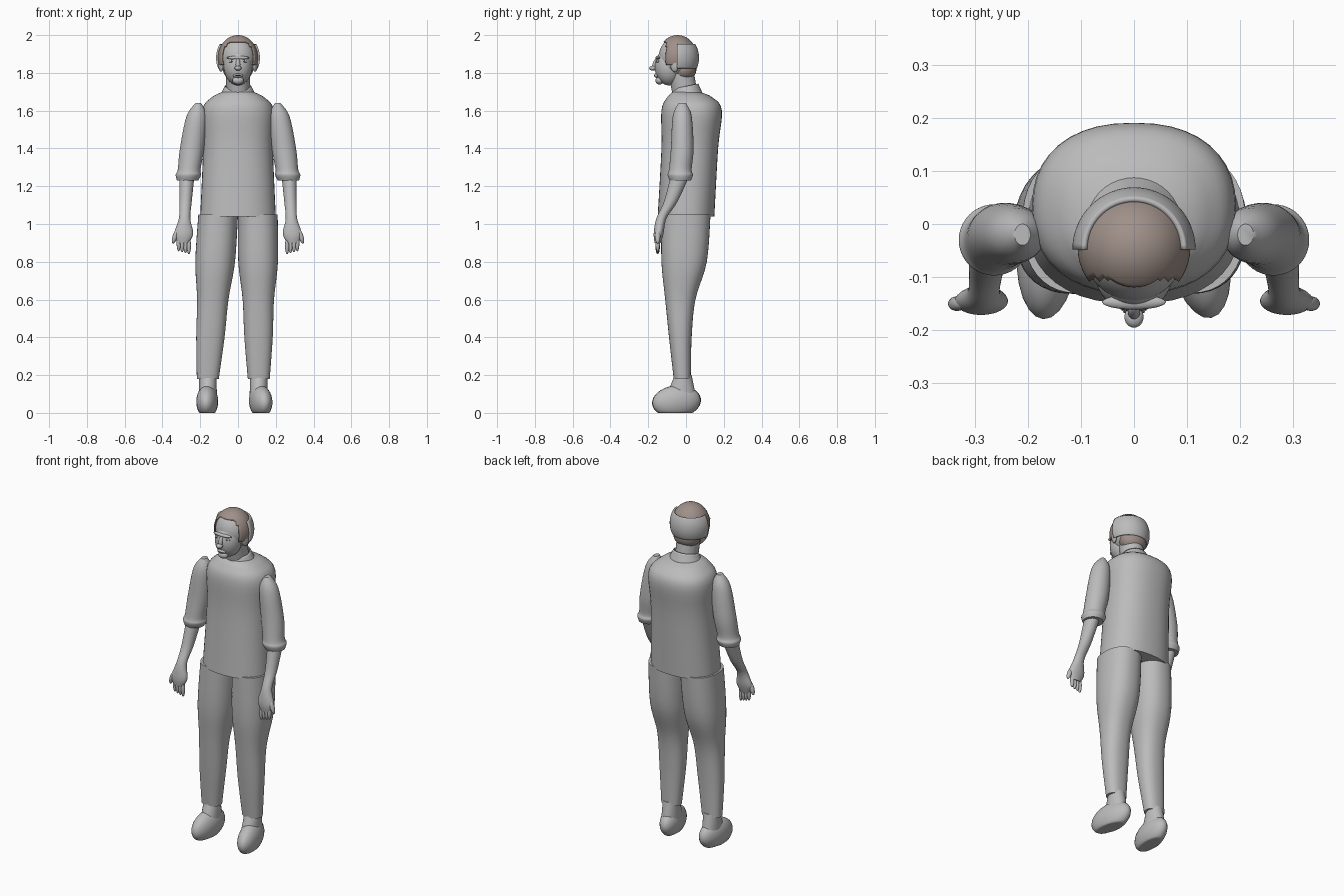
import bpy, bmesh, math
from mathutils import Matrix, Vector, Euler

cube = bpy.data.objects.get("Cube")
if cube:
    bpy.data.objects.remove(cube, do_unlink=True)


def material(name, red, green, blue):
    mat = bpy.data.materials.new(name)
    mat.use_nodes = True
    color = (red, green, blue, 1)
    mat.diffuse_color = color
    for node in mat.node_tree.nodes:
        if node.type == 'BSDF_PRINCIPLED':
            node.inputs["Base Color"].default_value = color
    return mat


GREY = material("plain grey", .5, .5, .5)
BROWN = material("hair brown", .35, .28, .25)
DARK = material("dark grey", .1, .1, .1)


def finish(name, bm, mat, keep=None, thickness=0):
    """Make a smooth object, keeping only the faces that pass the rule."""
    if keep:
        dropped = [f for f in bm.faces if not keep(f.calc_center_median())]
        bmesh.ops.delete(bm, geom=dropped, context='FACES')
    bmesh.ops.recalc_face_normals(bm, faces=bm.faces)
    mesh = bpy.data.meshes.new(name)
    bm.to_mesh(mesh)
    bm.free()
    mesh.materials.append(mat)
    mesh.shade_smooth()
    mesh.set_sharp_from_angle(angle=math.radians(50))
    ob = bpy.data.objects.new(name, mesh)
    bpy.context.scene.collection.objects.link(ob)
    if thickness:
        ob.modifiers.new("thickness", 'SOLIDIFY').thickness = thickness


def smooth_rings(rings, steps=5):
    """Catmull-Rom curve through the rings."""
    points = [Vector(r) for r in rings]
    points = [points[0], *points, points[-1]]
    result = []
    for before, start, end, after in zip(points, points[1:], points[2:], points[3:]):
        for i in range(steps):
            t = i / steps
            leave, arrive = (end - before) / 2, (after - start) / 2
            ease = t * t * (3 - 2 * t)
            result.append(start.lerp(end, ease) + leave * t * (1 - t) ** 2
                          - arrive * t * t * (1 - t))
    return result + [points[-1]]


def loft(name, x_first, x_last, rings, power=2.0, sides=40, tilt=0.0, thickness=0):
    """Stack of ovals (y, z, half width, half depth) on a line from x_first to x_last.
    With a thickness the ends stay open."""
    bm = bmesh.new()
    loops = []
    z_first, z_last = rings[0][1], rings[-1][1]
    for y, z, width, depth in smooth_rings(rings):
        x = x_first + (x_last - x_first) * (z - z_first) / (z_last - z_first)
        loop = []
        for i in range(sides):
            c, s = math.cos(math.tau * i / sides), math.sin(math.tau * i / sides)
            dx = width * math.copysign(abs(c) ** (2 / power), c)
            dy = depth * math.copysign(abs(s) ** (2 / power), s)
            loop.append(bm.verts.new((x + dx, y + dy, z + tilt * dy)))
        loops.append(loop)
    for lower, upper in zip(loops, loops[1:]):
        for i in range(sides):
            j = (i + 1) % sides
            bm.faces.new((lower[i], lower[j], upper[j], upper[i]))
    if not thickness:
        bm.faces.new(loops[0])
        bm.faces.new(loops[-1])
    finish(name, bm, GREY, thickness=thickness)


def blob(name, location, size, rotation=(0, 0, 0), mat=GREY, segments=24,
         keep=None, thickness=0):
    """Stretched sphere, flattened where it meets the ground."""
    bm = bmesh.new()
    bmesh.ops.create_uvsphere(bm, u_segments=segments, v_segments=segments, radius=1)
    matrix = Matrix.LocRotScale(Vector(location), Euler(rotation), Vector(size))
    bmesh.ops.transform(bm, matrix=matrix, verts=bm.verts)
    for vert in bm.verts:
        vert.co.z = max(vert.co.z, 0)
    finish(name, bm, mat, keep, thickness)


# Shirt body and collar
loft("shirt_body", 0, 0, [
    (0, 1.04, .2, .15), (.02, 1.4, .185, .15), (.03, 1.6, .19, .16),
    (.02, 1.67, .14, .12), (0, 1.7, .08, .07)], power=2.3)
loft("collar", 0, 0, [(0, 1.67, .1, .09), (0, 1.73, .07, .065)],
     tilt=.2, thickness=.006)

# Trouser legs and shoes: the right leg leans out, the left toe turns out
leg_profile = [(-.02, .18, .058, .045), (-.03, .4, .075, .06), (-.03, .6, .083, .08),
               (-.01, .8, .105, .12), (0, 1.05, .105, .13)]
for side, ankle, hip, toe_turn in (("right", -.16, -.105, -.06), ("left", .11, .105, .2)):
    loft(side + "_trouser_leg", ankle, hip, leg_profile, power=2.3)
    loft(side + "_shoe_ankle", ankle, ankle, [(-.03, .05, .05, .09), (-.015, .2, .045, .045)])
    blob(side + "_shoe", (ankle + toe_turn / 20, -.05, .06), (.058, .13, .085),
         (.1, 0, toe_turn))

# Arms, mirrored left and right
for side, s in (("left", 1), ("right", -1)):
    loft(side + "_sleeve", s * .21, s * .267, [
        (-.02, 1.64, .015, .02), (-.02, 1.57, .053, .05), (-.02, 1.4, .064, .06),
        (-.03, 1.29, .06, .06), (-.03, 1.26, .067, .067), (-.03, 1.23, .056, .056)])
    loft(side + "_forearm_and_palm", s * .27, s * .29, [
        (-.03, 1.26, .04, .05), (-.08, 1.12, .033, .036), (-.13, 1.03, .03, .027),
        (-.145, .95, .05, .026), (-.15, .9, .03, .016)])
    for i in range(4):
        blob(f"{side}_finger_{i + 1}", (s * (.26 + .018 * i), -.15, .885 + .005 * i),
             (.011, .012, .045), segments=12)
    blob(side + "_thumb", (s * .333, -.15, .935), (.013, .014, .04), (0, s * -.3, 0),
         segments=12)

# Neck and head
loft("neck", 0, 0, [(0, 1.66, .06, .065), (-.03, 1.82, .065, .07)])
blob("skull", (0, -.05, 1.88), (.094, .095, .11), segments=40)
blob("face", (0, -.09, 1.832), (.074, .075, .098), segments=40)

# Face details
blob("chin", (0, -.14, 1.76), (.03, .022, .022))
blob("nose_bridge", (0, -.163, 1.845), (.012, .014, .033), (-.3, 0, 0))
blob("nose_tip", (0, -.175, 1.825), (.018, .02, .013))
blob("brow", (0, -.147, 1.88), (.06, .014, .01))
blob("lips", (0, -.157, 1.785), (.026, .012, .011))
blob("mouth_line", (0, -.166, 1.786), (.02, .004, .002), mat=DARK)
for side, s in (("left", 1), ("right", -1)):
    blob(side + "_eye", (s * .034, -.147, 1.86), (.015, .008, .007))
    blob(side + "_pupil", (s * .034, -.153, 1.86), (.006, .004, .005), mat=DARK)
    blob(side + "_ear", (s * .09, -.06, 1.84), (.012, .023, .034), (0, 0, s * -.3))

# Hair cap open over the face, hair on the nape, and a band round the back
blob("hair_cap", (0, -.045, 1.88), (.106, .105, .12), mat=BROWN, segments=48, thickness=.006,
     keep=lambda c: c.z > 1.965 or (c.y > -.105 and c.z > 1.84))
blob("nape_hair", (0, -.01, 1.82), (.08, .065, .065), mat=BROWN)
blob("back_head_band", (0, -.048, 1.88), (.116, .117, .13), segments=64, thickness=.012,
     keep=lambda c: c.y > -.05 and abs(c.z - 1.89) < .064)
